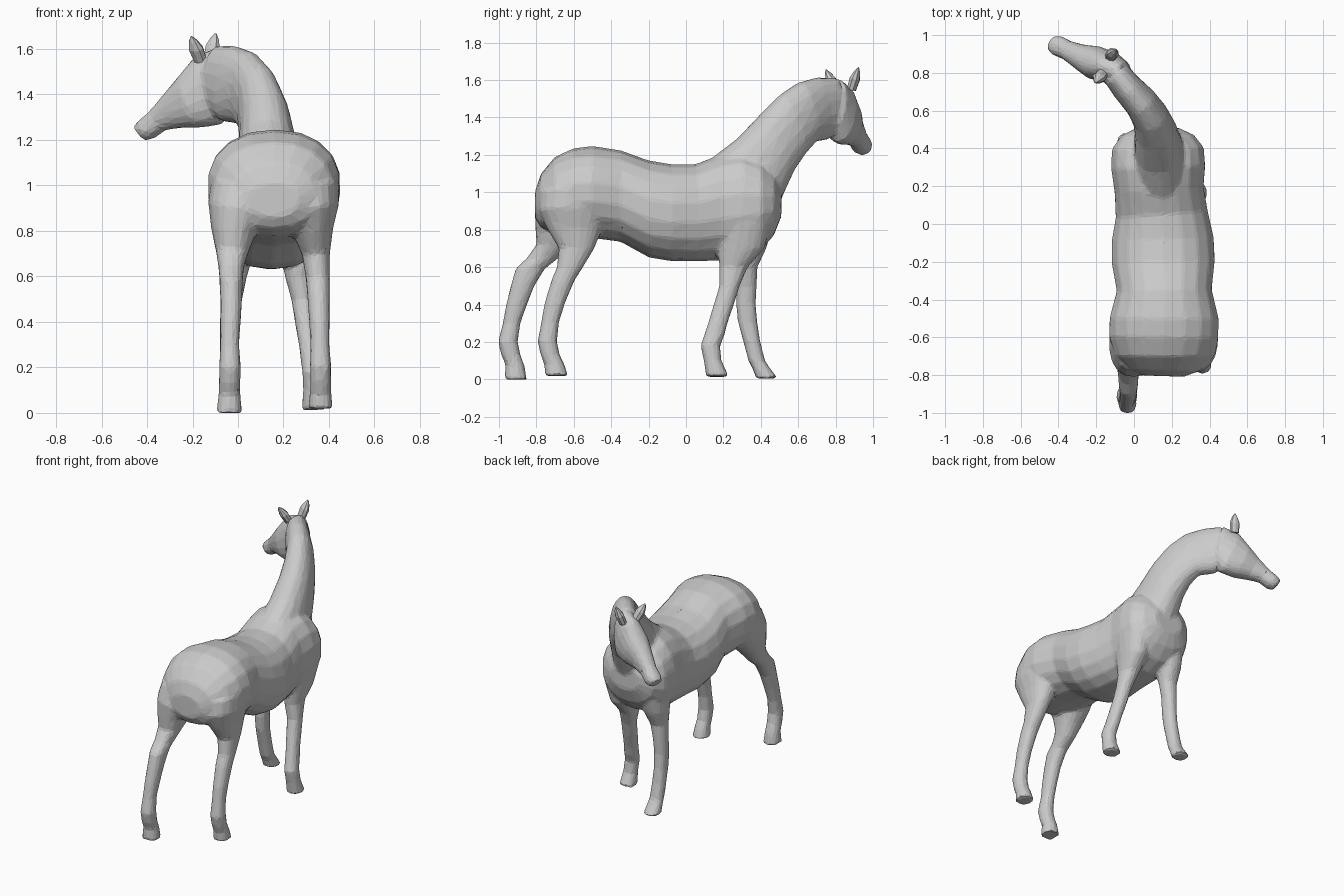
import bpy, bmesh, math
from mathutils import Vector

N = 18


def loft(bm, sections):
    """Closed skin through (point_a, point_b, half_width) oval sections."""
    secs = [(Vector(a), Vector(b), w) for a, b, w in sections]
    mids = [(a + b) / 2 for a, b, _ in secs]
    rings = []
    for i, (a, b, w) in enumerate(secs):
        tangent = mids[min(i + 1, len(mids) - 1)] - mids[max(i - 1, 0)]
        half = (a - b) / 2
        side = half.cross(tangent).normalized() * w
        ring = []
        for k in range(N):
            t = 2 * math.pi * k / N
            c, s = (math.copysign(abs(f) ** 0.9, f) for f in (math.cos(t), math.sin(t)))
            ring.append(bm.verts.new(mids[i] + half * c + side * s))
        rings.append(ring)
    faces = [bm.faces.new(rings[0]), bm.faces.new(rings[-1])]
    for r, q in zip(rings, rings[1:]):
        for k in range(N):
            j = (k + 1) % N
            faces.append(bm.faces.new((r[k], r[j], q[j], q[k])))
    bmesh.ops.recalc_face_normals(bm, faces=faces)


def finish(bm, name):
    me = bpy.data.meshes.new(name)
    bm.to_mesh(me)
    bm.free()
    ob = bpy.data.objects.new(name, me)
    bpy.context.collection.objects.link(ob)
    return ob


def leg(bm, rows):
    """Rows of z, back y, front y, centre x, half width."""
    loft(bm, [((x, y1, z), (x, y0, z), w) for z, y0, y1, x, w in rows])


bm = bmesh.new()

# Torso: y, top z, bottom z, centre x, half width
torso = [
    (-.805, 1.01, .86, .155, .11), (-.775, 1.10, .81, .156, .19),
    (-.70, 1.19, .78, .157, .26), (-.60, 1.235, .765, .157, .292),
    (-.50, 1.247, .755, .160, .292), (-.35, 1.225, .735, .160, .254),
    (-.20, 1.17, .652, .155, .276), (-.08, 1.15, .632, .152, .273),
    (.05, 1.15, .630, .147, .247), (.18, 1.20, .635, .133, .238),
    (.30, 1.22, .645, .128, .252), (.40, 1.18, .69, .126, .246),
    (.47, 1.11, .77, .125, .195), (.51, 1.03, .87, .125, .11)]
loft(bm, [((x, y, t), (x, y, b), w) for y, t, b, x, w in torso])

# Neck: crest point, throat point, half width
loft(bm, [
    ((.15, .08, 1.14), (.13, .44, .80), .16),
    ((.14, .27, 1.285), (.12, .53, 1.01), .13),
    ((.13, .40, 1.42), (.10, .58, 1.12), .112),
    ((.10, .50, 1.52), (.07, .64, 1.21), .097),
    ((.05, .60, 1.587), (.02, .69, 1.27), .088),
    ((-.02, .70, 1.615), (-.06, .75, 1.28), .082),
    ((-.09, .79, 1.615), (-.10, .80, 1.32), .075)])

# Head: brow-line point, jaw-line point, half width
loft(bm, [
    ((-.09, .81, 1.61), (-.03, .78, 1.35), .065),
    ((-.19, .85, 1.565), (-.07, .81, 1.268), .085),
    ((-.25, .87, 1.49), (-.17, .84, 1.253), .09),
    ((-.315, .90, 1.41), (-.25, .87, 1.253), .068),
    ((-.385, .93, 1.33), (-.32, .91, 1.243), .052),
    ((-.435, .955, 1.285), (-.37, .93, 1.207), .056),
    ((-.455, .965, 1.262), (-.41, .945, 1.197), .042)])

# Left hind leg
leg(bm, [
    (1.0, -.78, -.42, .02, .14), (.90, -.81, -.46, .0, .135),
    (.80, -.805, -.54, -.02, .10), (.72, -.80, -.62, -.025, .075),
    (.65, -.85, -.68, -.03, .058), (.59, -.912, -.755, -.03, .052),
    (.50, -.937, -.81, -.03, .048), (.40, -.962, -.85, -.033, .045),
    (.30, -.98, -.885, -.037, .042), (.20, -1.004, -.90, -.035, .048),
    (.13, -.988, -.885, -.037, .047), (.08, -.965, -.865, -.038, .048),
    (0, -.97, -.85, -.038, .058)])

# Right hind leg
leg(bm, [
    (1.0, -.78, -.40, .30, .145), (.90, -.79, -.42, .315, .132),
    (.80, -.74, -.45, .33, .09), (.70, -.68, -.49, .343, .062),
    (.60, -.69, -.55, .35, .053), (.53, -.72, -.595, .353, .05),
    (.40, -.758, -.65, .358, .045), (.30, -.775, -.68, .36, .042),
    (.20, -.794, -.69, .363, .047), (.13, -.778, -.675, .363, .046),
    (.08, -.757, -.65, .363, .048), (.018, -.755, -.63, .363, .055)])

# Right front leg
leg(bm, [
    (.85, .17, .46, .27, .10), (.70, .17, .42, .265, .078),
    (.60, .178, .33, .265, .058), (.50, .178, .287, .283, .048),
    (.40, .148, .257, .295, .045), (.30, .117, .222, .31, .042),
    (.24, .098, .207, .318, .043), (.18, .078, .182, .328, .045),
    (.10, .095, .19, .332, .046), (.013, .107, .232, .334, .055)])

# Left front leg
leg(bm, [
    (.85, .22, .47, .01, .10), (.70, .25, .43, -.01, .078),
    (.60, .267, .382, -.02, .058), (.50, .272, .378, -.03, .048),
    (.40, .267, .373, -.035, .045), (.30, .278, .382, -.037, .042),
    (.20, .307, .398, -.038, .045), (.10, .332, .423, -.038, .046),
    (.06, .355, .45, -.038, .05), (.003, .375, .492, -.038, .056)])

# Fuse the parts into one faceted skin
horse = finish(bm, "horse_body")
fuse = horse.modifiers.new("fuse", "REMESH")
fuse.mode = "VOXEL"
fuse.voxel_size = 0.012
soft = horse.modifiers.new("soften", "SMOOTH")
soft.factor, soft.iterations = 0.5, 5
facet = horse.modifiers.new("facet", "DECIMATE")
facet.ratio = 0.07
bpy.context.view_layer.objects.active = horse
horse.select_set(True)
for m in ("fuse", "soften", "facet"):
    bpy.ops.object.modifier_apply(modifier=m)
for p in horse.data.polygons:
    p.use_smooth = False

# Ears: leaf-shaped cones
N = 8
for name, base, tip in (("left_ear", (-.165, .80, 1.55), (-.205, .748, 1.655)),
                        ("right_ear", (-.125, .885, 1.55), (-.098, .922, 1.668))):
    bm = bmesh.new()
    b, t = Vector(base), Vector(tip)
    flat = Vector((-.45, .2, 0)).normalized()
    loft(bm, [(b.lerp(t, f) + flat * r, b.lerp(t, f) - flat * r, r * 0.8)
              for f, r in ((0, .03), (.5, .034), (.8, .02), (1, .004))])
    finish(bm, name)
